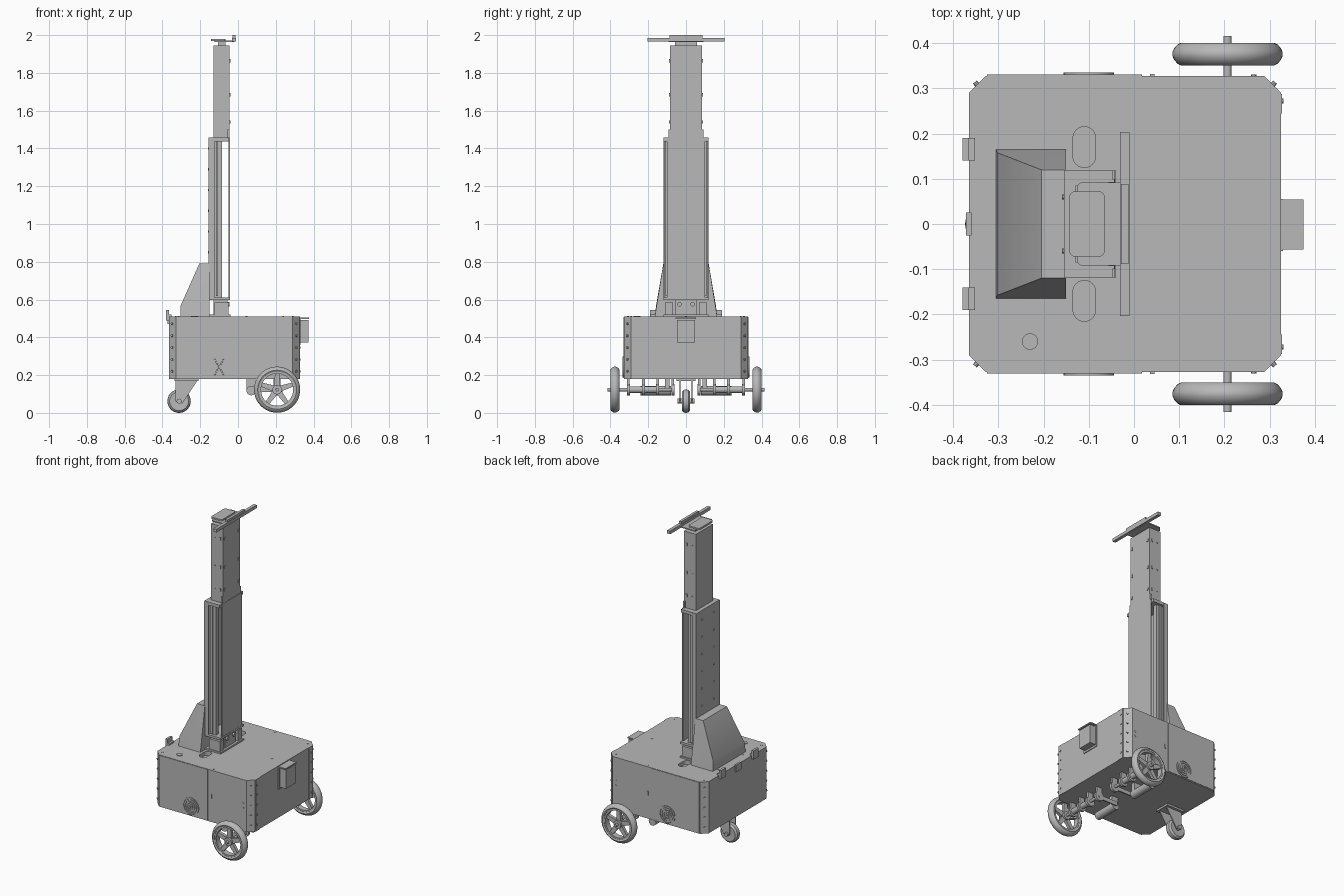
import bpy, bmesh, math
from mathutils import Matrix, Vector

old = bpy.data.objects.get("Cube")
if old:
    bpy.data.objects.remove(old)

grey = bpy.data.materials.new("plain_grey")
grey.use_nodes = True
tone = (0.48, 0.48, 0.48, 1)
grey.diffuse_color = tone
grey.node_tree.nodes["Principled BSDF"].inputs["Base Color"].default_value = tone
parts = []


def finish(name, bm):
    bmesh.ops.recalc_face_normals(bm, faces=bm.faces)
    me = bpy.data.meshes.new(name)
    bm.to_mesh(me)
    bm.free()
    me.materials.append(grey)
    ob = bpy.data.objects.new(name, me)
    bpy.context.scene.collection.objects.link(ob)
    parts.append(ob)
    return ob


def box(name, x, y, z, round_z=0):
    """Box from (min, max) ranges, with optional rounded upright edges."""
    bm = bmesh.new()
    lo, hi = Vector((x[0], y[0], z[0])), Vector((x[1], y[1], z[1]))
    bmesh.ops.create_cube(bm, size=1, matrix=Matrix.Translation((lo + hi) / 2) @ Matrix.Diagonal((*(hi - lo), 1)))
    if round_z:
        upright = [e for e in bm.edges if abs(e.verts[0].co.z - e.verts[1].co.z) > 1e-5]
        bmesh.ops.bevel(bm, geom=upright, offset=round_z, segments=6, profile=0.5, affect='EDGES')
    return finish(name, bm)


def pair(name, x, y, z):
    """Box on the +y side and its mirror on the -y side."""
    box(name + "_left", x, y, z)
    box(name + "_right", x, (-y[1], -y[0]), z)


def rod(name, start, end, r, sides=24):
    a, b = Vector(start), Vector(end)
    bm = bmesh.new()
    turn = (b - a).to_track_quat('Z', 'Y').to_matrix().to_4x4()
    bmesh.ops.create_cone(bm, cap_ends=True, segments=sides, radius1=r, radius2=r,
                          depth=(b - a).length, matrix=Matrix.Translation((a + b) / 2) @ turn)
    return finish(name, bm)


def ring(name, profile, loc, steps=48):
    """Closed (radius, offset) profile turned about the y axis."""
    bm = bmesh.new()
    loops = []
    for i in range(steps):
        a = math.tau * i / steps
        loops.append([bm.verts.new((loc[0] + r * math.cos(a), loc[1] + h, loc[2] + r * math.sin(a)))
                      for r, h in profile])
    n = len(profile)
    for i in range(steps):
        p, q = loops[i], loops[(i + 1) % steps]
        for j in range(n):
            k = (j + 1) % n
            bm.faces.new((p[j], p[k], q[k], q[j]))
    return finish(name, bm)


def prism(name, outline, y0, y1):
    """(x, z) outline extruded along y."""
    bm = bmesh.new()
    f = bm.faces.new([bm.verts.new((x, y0, z)) for x, z in outline])
    new = bmesh.ops.extrude_face_region(bm, geom=[f])["geom"]
    bmesh.ops.translate(bm, vec=(0, y1 - y0, 0), verts=[v for v in new if isinstance(v, bmesh.types.BMVert)])
    return finish(name, bm)


# Chassis cabinet with chamfered corners
bm = bmesh.new()
bmesh.ops.create_cube(bm, size=1, matrix=Matrix.Translation((-0.02, 0, 0.345)) @ Matrix.Diagonal((0.69, 0.656, 0.33, 1)))
corners = [e for e in bm.edges if abs(e.verts[0].co.z - e.verts[1].co.z) > 0.1]
bmesh.ops.bevel(bm, geom=corners, offset=0.037, segments=1, affect='EDGES')
cabinet = finish("cabinet", bm)

# Cable openings cut in the deck
for side in (-1, 1):
    cutter = box("opening_cutter", (-0.135, -0.085), (side * 0.17 - 0.045, side * 0.17 + 0.045), (0.485, 0.55), 0.0245)
    parts.remove(cutter)
    cutter.hide_render = True
    cutter.hide_viewport = True
    mod = cabinet.modifiers.new("opening", 'BOOLEAN')
    mod.operation = 'DIFFERENCE'
    mod.object = cutter

# Deck button and screws
rod("deck_button", (-0.23, -0.26, 0.505), (-0.23, -0.26, 0.514), 0.018)
for x, y in ((-0.33, 0.29), (0.29, 0.29), (0.045, 0.308), (-0.315, 0.125)):
    for s in (-1, 1):
        rod("deck_screw", (x, s * y, 0.505), (x, s * y, 0.512), 0.005, 10)
rod("deck_screw", (0.24, 0, 0.505), (0.24, 0, 0.512), 0.005, 10)

# Cabinet sides: door panels, corner strips, screws and round vents
for s in (-1, 1):
    def span(a, b):
        return tuple(sorted((s * a, s * b)))
    box("door_panel", (-0.325, 0.018), span(0.32, 0.331), (0.185, 0.508))
    box("door_latch", (0.035, 0.045), span(0.325, 0.332), (0.33, 0.355))
    box("corner_strip", (0.32, 0.328), span(0.245, 0.288), (0.18, 0.51))
    for i in range(5):
        z = 0.22 + i * 0.063
        rod("strip_screw", (0.32, s * 0.272, z), (0.331, s * 0.272, z), 0.006, 10)
        rod("corner_screw", (-0.34, s * 0.30, z), (-0.352, s * 0.314, z), 0.006, 10)
        rod("corner_screw", (0.30, s * 0.30, z), (0.312, s * 0.314, z), 0.006, 10)
    for z in (0.33, 0.36):
        rod("panel_screw", (0.265, s * 0.32, z), (0.265, s * 0.331, z), 0.006, 10)
    for r in (0.012, 0.026, 0.04, 0.053):
        ring("vent_ring", [(r - 0.004, -0.004), (r + 0.003, -0.004), (r + 0.003, 0.004), (r - 0.004, 0.004)],
             (-0.1, s * 0.331, 0.243), 32)
    for i in range(3):
        a = math.pi * i / 3
        d = Vector((math.cos(a), 0, math.sin(a))) * 0.052
        c = Vector((-0.1, s * 0.331, 0.243))
        rod("vent_bar", c - d, c + d, 0.003, 6)

# Rear clips and the bracketed box on the opposite end
pair("rear_clip", (-0.38, -0.365), (0.14, 0.19), (0.49, 0.545))
pair("rear_clip_foot", (-0.37, -0.352), (0.14, 0.19), (0.508, 0.52))
box("rear_catch", (-0.372, -0.36), (-0.026, 0.026), (0.47, 0.515))
box("charge_box", (0.32, 0.372), (-0.048, 0.048), (0.372, 0.492))
box("charge_box_lid", (0.32, 0.375), (-0.056, 0.054), (0.498, 0.505))
box("charge_box_back", (0.32, 0.33), (-0.06, 0.055), (0.36, 0.505))

# Drive wheels with rounded tyre, rim, spokes and hub
tyre = [(0.095, -0.02), (0.103, -0.025), (0.111, -0.021), (0.118, -0.013), (0.122, -0.004),
        (0.122, 0.004), (0.118, 0.013), (0.111, 0.021), (0.103, 0.025), (0.095, 0.02)]
rim = [(0.085, -0.018), (0.097, -0.018), (0.097, 0.018), (0.085, 0.018)]
cx, cz = 0.207, 0.123
for s in (-1, 1):
    y = s * 0.376
    ring("tyre", tyre, (cx, y, cz))
    ring("rim", rim, (cx, y, cz))
    rod("hub", (cx, y - 0.022, cz), (cx, y + 0.022, cz), 0.025)
    for i in range(5):
        a = math.tau * i / 5 + math.pi / 2
        out, across = Vector((math.cos(a), math.sin(a))), Vector((-math.sin(a), math.cos(a)))
        mid = Vector((cx, cz))
        outline = [mid + out * r + across * w for r, w in ((0.015, 0.016), (0.09, 0.011), (0.09, -0.011), (0.015, -0.016))]
        prism("spoke", outline, y - 0.01, y + 0.01)
    # Axle, bearings, hangers and motor under the floor
    rod("axle", (cx, s * 0.06, cz), (cx, s * 0.416, cz), 0.009)
    rod("axle_sleeve", (cx, s * 0.16, cz), (cx, s * 0.3, cz), 0.018)
    for b in (0.07, 0.15, 0.225, 0.305):
        rod("bearing", (cx, s * (b - 0.008), cz), (cx, s * (b + 0.008), cz), 0.03)
        box("bearing_hanger", (cx - 0.018, cx + 0.018), (s * b - 0.007, s * b + 0.007), (cz, 0.185))
    rod("motor", (0.07, s * 0.08, 0.118), (0.07, s * 0.24, 0.118), 0.025)
    box("motor_mount", (0.046, 0.092), (s * 0.1 - 0.012, s * 0.1 + 0.012), (0.11, 0.185))
    box("motor_link", (0.07, cx), (s * 0.07 - 0.004, s * 0.07 + 0.004), (0.11, 0.135))

# Caster
ring("caster_wheel", [(0.012, -0.02), (0.05, -0.022), (0.06, -0.012), (0.062, 0), (0.06, 0.012), (0.05, 0.022), (0.012, 0.02)],
     (-0.312, 0, 0.062), 36)
rod("caster_axle", (-0.312, -0.045, 0.062), (-0.312, 0.045, 0.062), 0.013)
for y in (-0.034, 0.028):
    prism("caster_fork", [(-0.33, 0.06), (-0.33, 0.17), (-0.215, 0.17), (-0.295, 0.05)], y, y + 0.006)
box("caster_plate", (-0.335, -0.21), (-0.05, 0.05), (0.168, 0.182))

# Tapered rear cover at the foot of the mast
bm = bmesh.new()
for x, y, z in ((-0.305, 0.165, 0.51), (-0.15, 0.165, 0.51), (-0.303, 0.158, 0.57), (-0.205, 0.12, 0.79), (-0.15, 0.12, 0.79)):
    for s in (-1, 1):
        bm.verts.new((x, s * y, z))
bmesh.ops.convex_hull(bm, input=bm.verts)
bmesh.ops.dissolve_limit(bm, angle_limit=0.01, verts=bm.verts, edges=bm.edges)
finish("mast_cover", bm)

# Mast foot
box("mast_foot_plate", (-0.155, -0.04), (-0.118, 0.118), (0.508, 0.52))
box("mast_foot", (-0.13, -0.055), (-0.055, 0.055), (0.51, 0.6))
pair("mast_foot_block", (-0.125, -0.05), (0.07, 0.112), (0.52, 0.585))
for y in (-0.035, 0.035):
    rod("foot_bolt", (-0.06, y, 0.575), (-0.045, y, 0.575), 0.012, 12)

# Outer mast: back channel, guide rails, end plates and thin front plate
box("mast_back", (-0.155, -0.147), (-0.118, 0.118), (0.6, 1.455))
pair("mast_flange", (-0.155, -0.125), (0.112, 0.119), (0.6, 1.455))
pair("guide_rail", (-0.148, -0.085), (0.075, 0.1), (0.61, 1.45))
pair("guide_strip", (-0.117, -0.105), (0.1, 0.108), (0.62, 1.44))
box("mast_bottom_plate", (-0.155, -0.042), (-0.118, 0.118), (0.598, 0.612))
box("mast_top_plate", (-0.155, -0.048), (-0.118, 0.118), (1.438, 1.458))
box("mast_front", (-0.05, -0.043), (-0.1, 0.1), (0.6, 1.458))
for i in range(6):
    z = 0.85 + i * 0.11
    for y in (-0.06, 0.06):
        rod("back_screw", (-0.15, y, z), (-0.159, y, z), 0.006, 10)

# Upper mast with its screws
box("upper_mast", (-0.13, -0.045), (-0.085, 0.085), (1.44, 1.945))
pair("upper_collar", (-0.056, -0.044), (0.08, 0.093), (1.45, 1.5))
for z in (1.54, 1.685, 1.865):
    for s in (-1, 1):
        box("front_slot", (-0.05, -0.041), (s * 0.07 - 0.005, s * 0.07 + 0.005), (z - 0.009, z + 0.009))
        box("side_slot", (-0.07, -0.06), (s * 0.085 - 0.004, s * 0.085 + 0.004), (z - 0.009, z + 0.009))
        rod("side_screw", (-0.105, s * 0.08, z), (-0.105, s * 0.088, z), 0.005, 10)

# Head: neck, tray, pad, cross bar and upright lip
box("head_neck", (-0.105, -0.065), (-0.058, 0.058), (1.94, 1.968))
box("head_tray", (-0.125, -0.02), (-0.092, 0.092), (1.964, 1.971), 0.01)
box("head_pad", (-0.143, -0.065), (-0.072, 0.072), (1.968, 1.98), 0.012)
box("cross_bar", (-0.031, -0.01), (-0.204, 0.204), (1.965, 1.985))
box("head_lip", (-0.029, -0.012), (-0.088, 0.088), (1.98, 2.0))

# Smooth round parts, keep sharp edges
bpy.ops.object.select_all(action='DESELECT')
for ob in parts:
    ob.select_set(True)
bpy.context.view_layer.objects.active = cabinet
bpy.ops.object.shade_smooth_by_angle(angle=math.radians(35))
